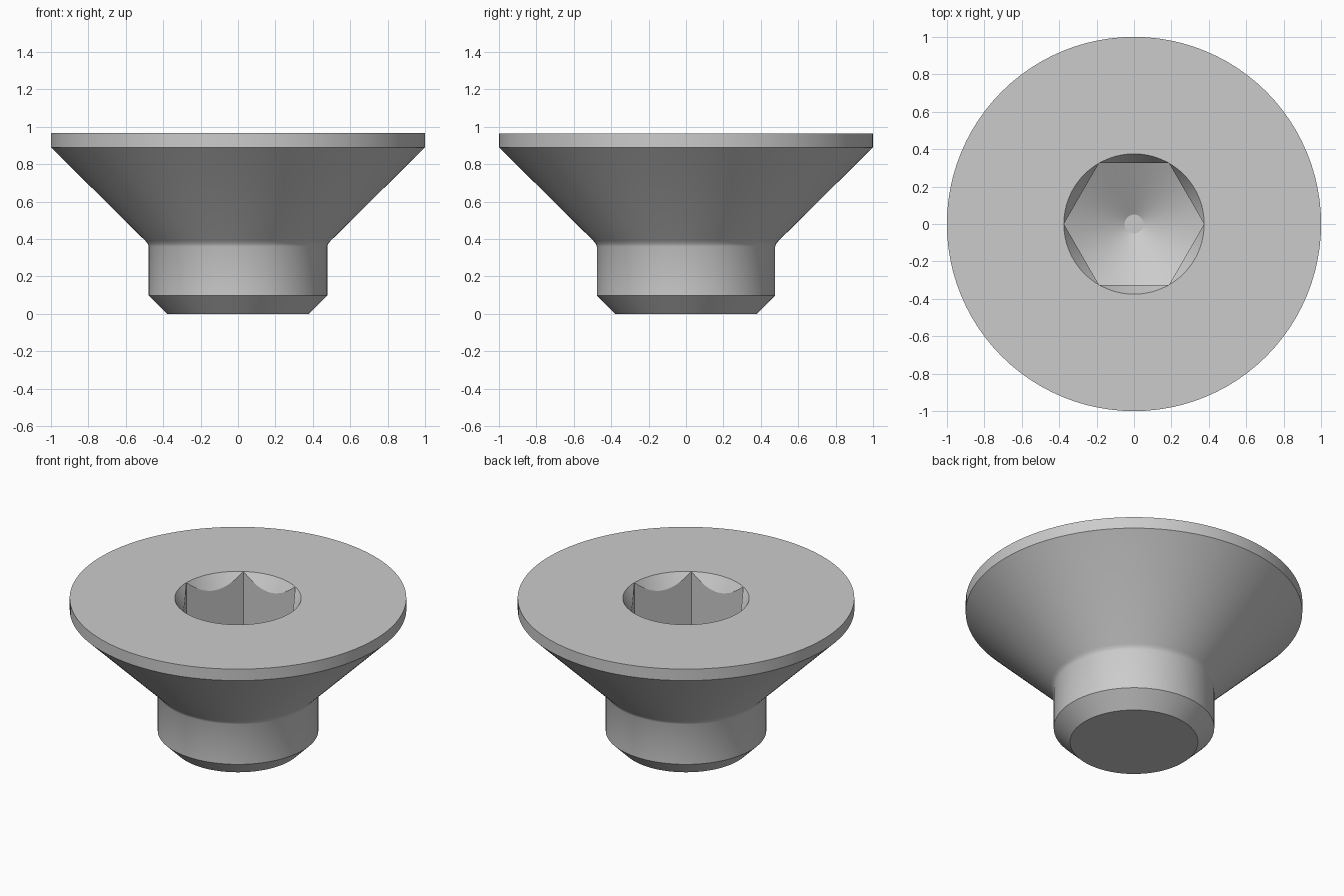
import bpy
import bmesh
from math import cos, sin, tan, radians, tau, pi

if "Cube" in bpy.data.objects:
    bpy.data.objects.remove(bpy.data.objects["Cube"])

SEGMENTS = 96
TOP = 0.965
SOCKET_R = 0.375
FLOOR_TIP = 0.38

# Steel material
steel = bpy.data.materials.new("grey steel")
steel.use_nodes = True
grey = (0.6, 0.6, 0.6, 1)
steel.diffuse_color = grey
steel.node_tree.nodes["Principled BSDF"].inputs["Base Color"].default_value = grey


def hex_radius(a):
    return SOCKET_R * cos(pi / 6) / cos(a % (pi / 3) - pi / 6)


def add_ring(bm, radius, height):
    """Ring whose radius depends on angle and height depends on radius."""
    ring = []
    for i in range(SEGMENTS):
        a = tau * i / SEGMENTS
        r = radius(a)
        ring.append(bm.verts.new((r * cos(a), r * sin(a), height(r))))
    return ring


def circle(r, z):
    return (lambda a: r, lambda _: z)


# Outside, from the tip of the shank up to the flat top of the head
rings = [circle(r, z) for r, z in (
    (0.38, 0), (0.477, 0.097), (0.477, 0.36), (0.483, 0.375),
    (0.495, 0.39), (1, 0.89), (1, TOP), (SOCKET_R, TOP))]

# Socket: conical lead-in cut by the hexagon, straight walls, drilled floor
rings += [
    (hex_radius, lambda r: TOP - (SOCKET_R - r) * tan(radians(60))),
    (hex_radius, lambda r: FLOOR_TIP + r * tan(radians(30))),
    circle(0.05, FLOOR_TIP + 0.05 * tan(radians(30))),
]

bm = bmesh.new()
loops = [add_ring(bm, *ring) for ring in rings]
for low, high in zip(loops, loops[1:]):
    for i in range(SEGMENTS):
        j = (i + 1) % SEGMENTS
        bm.faces.new((low[i], low[j], high[j], high[i]))

# Closed shank end and socket floor
bm.faces.new(loops[0][::-1])
bm.faces.new(loops[-1])

bmesh.ops.remove_doubles(bm, verts=bm.verts[:], dist=1e-5)
bmesh.ops.recalc_face_normals(bm, faces=bm.faces[:])

mesh = bpy.data.meshes.new("countersunk_screw")
bm.to_mesh(mesh)
bm.free()
mesh.materials.append(steel)
screw = bpy.data.objects.new("countersunk_screw", mesh)
bpy.context.collection.objects.link(screw)

bpy.ops.object.select_all(action="DESELECT")
screw.select_set(True)
bpy.context.view_layer.objects.active = screw
bpy.ops.object.shade_smooth_by_angle(angle=radians(30))
